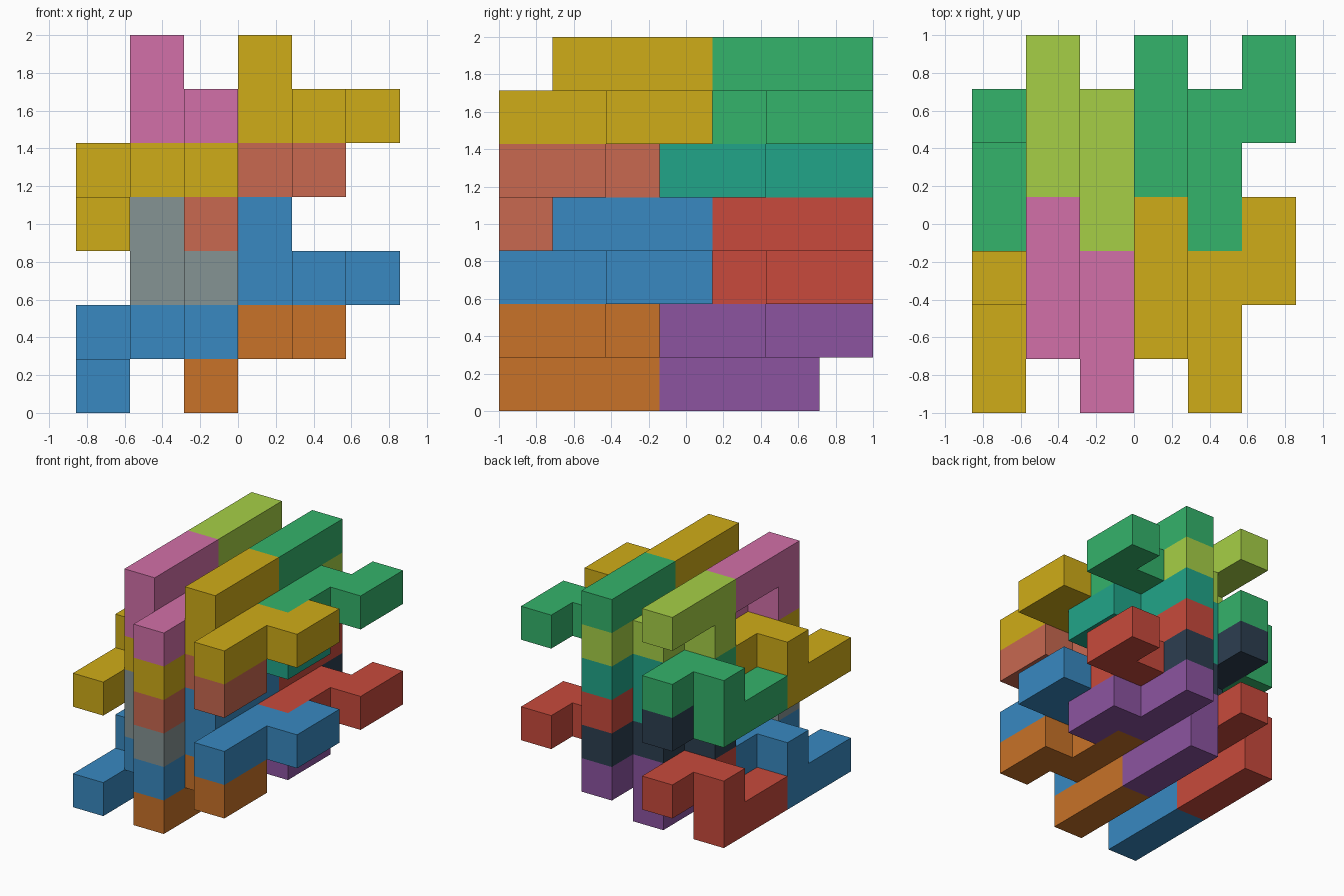
import bpy, bmesh
from mathutils import Vector

if "Cube" in bpy.data.objects:
    bpy.data.objects.remove(bpy.data.objects["Cube"])

U = 2 / 7                        # edge of one cubic cell
ORIGIN = Vector((-3, -3.5, 0))   # grid corner, in cells


def material(name, hex_code):
    rgb = [int(hex_code[i:i + 2], 16) / 255 for i in (0, 2, 4)]
    lin = [c / 12.92 if c <= 0.04045 else ((c + 0.055) / 1.055) ** 2.4 for c in rgb]
    mat = bpy.data.materials.new(name)
    mat.diffuse_color = (*lin, 1)
    mat.use_nodes = True
    mat.node_tree.nodes["Principled BSDF"].inputs["Base Color"].default_value = mat.diffuse_color
    return mat


PALETTE = {
    "blue": "3889C1", "orange": "C87228", "grey": "859393", "yellow": "CFAC18",
    "salmon": "C86850", "pink": "D270A8", "red": "C84A3C", "purple": "8C54A0",
    "navy": "2C3E50", "green": "34B36B", "teal": "21A589", "lime": "A6CF46",
}
MATS = {name: material(name, code) for name, code in PALETTE.items()}

# Nine-cell piece: low bar, connector, middle bar, short tail
PIECE = ([(0, y, 0) for y in (0, 1, 2)] + [(0, 2, 1)]
         + [(1, y, 1) for y in (1, 2, 3)] + [(2, y, 1) for y in (0, 1)])
# The same piece turned half way round the x axis
TURNED = [(x + 1, 3 - y, 3 - z) for x, y, z in PIECE]


def add_piece(name, cells, offset, color):
    """Outer skin of a set of cubic cells, with flat areas merged."""
    cells = {tuple(a + b for a, b in zip(c, offset)) for c in cells}
    bm = bmesh.new()
    for c in cells:
        for axis in range(3):
            for side in (0, 1):
                n = list(c)
                n[axis] += 2 * side - 1
                if tuple(n) in cells:
                    continue
                ring = [(0, 0), (1, 0), (1, 1), (0, 1)]
                if not side:
                    ring.reverse()
                verts = []
                for a, b in ring:
                    p = Vector(c)
                    p[axis] += side
                    p[(axis + 1) % 3] += a
                    p[(axis + 2) % 3] += b
                    verts.append(bm.verts.new((p + ORIGIN) * U))
                bm.faces.new(verts)
    bmesh.ops.remove_doubles(bm, verts=bm.verts, dist=1e-4)
    bm.normal_update()
    bmesh.ops.dissolve_limit(bm, angle_limit=0.02, verts=bm.verts, edges=bm.edges)
    mesh = bpy.data.meshes.new(name)
    bm.to_mesh(mesh)
    bm.free()
    obj = bpy.data.objects.new(name, mesh)
    mesh.materials.append(MATS[color])
    bpy.context.collection.objects.link(obj)


# Colours per row and tier: upright left, upright right, turned left, turned right
ROWS = {
    "front": [("blue", "orange", "grey", "blue"), ("yellow", "salmon", "pink", "yellow")],
    "back": [("red", "purple", "navy", "red"), ("green", "teal", "lime", "green")],
}
KINDS = [("upright_left", PIECE, 0), ("upright_right", PIECE, 2),
         ("turned_left", TURNED, 0), ("turned_right", TURNED, 2)]

for r, (row, tiers) in enumerate(ROWS.items()):
    for t, colors in enumerate(tiers):
        for (kind, cells, dx), color in zip(KINDS, colors):
            tier = ("lower", "upper")[t]
            add_piece(f"{row}_{tier}_{kind}_block", cells, (dx, 3 * r, 3 * t), color)
